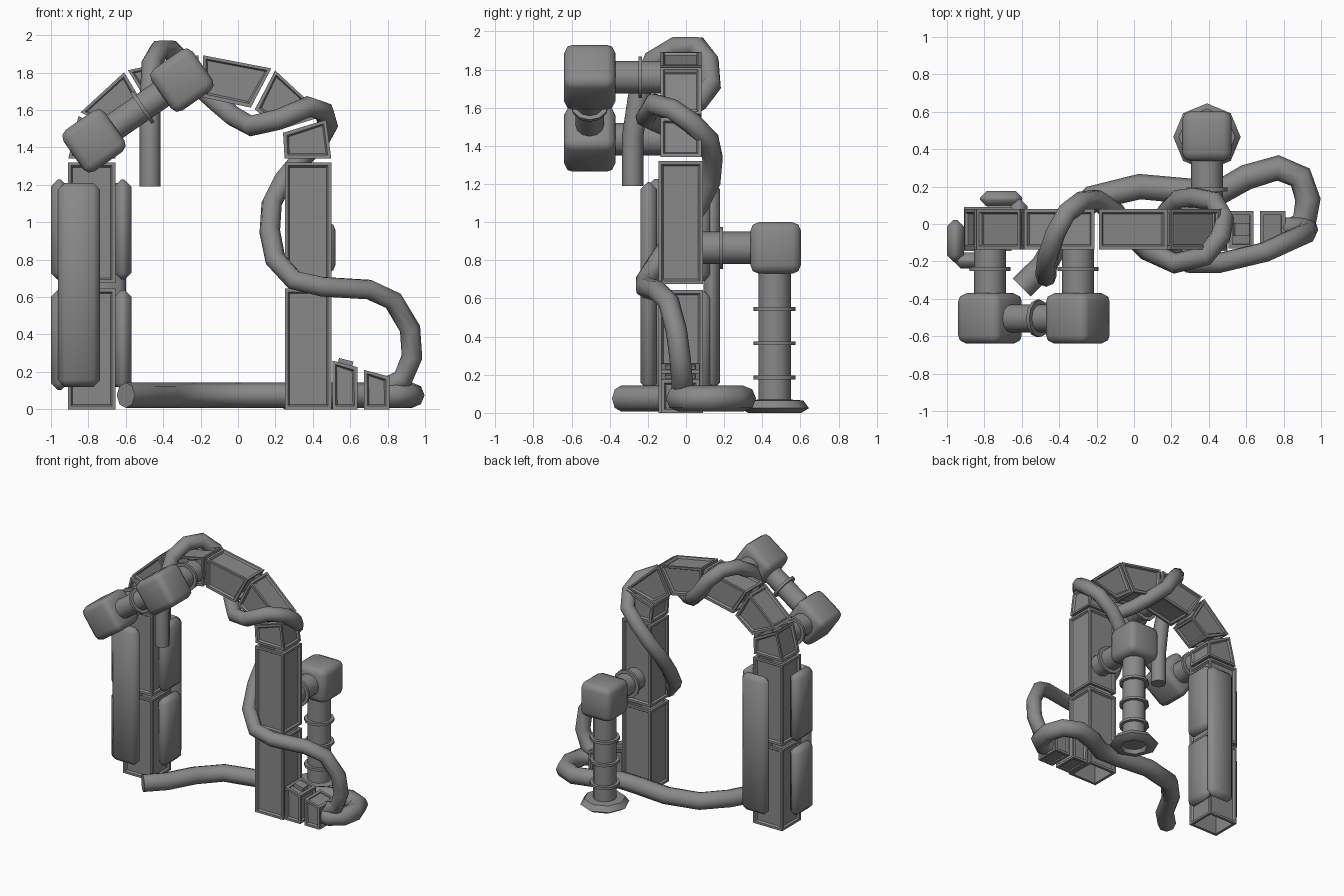
import bpy, bmesh, math
from mathutils import Vector, Matrix

cube = bpy.data.objects.get("Cube")
if cube:
    bpy.data.objects.remove(cube)

GREY = (0.25, 0.25, 0.25, 1)
mat = bpy.data.materials.new("plain_grey")
mat.use_nodes = True
mat.diffuse_color = GREY
mat.node_tree.nodes["Principled BSDF"].inputs["Base Color"].default_value = GREY


def finish(name, bm, angle=35):
    bmesh.ops.recalc_face_normals(bm, faces=bm.faces)
    me = bpy.data.meshes.new(name)
    bm.to_mesh(me)
    bm.free()
    ob = bpy.data.objects.new(name, me)
    bpy.context.collection.objects.link(ob)
    me.materials.append(mat)
    smooth(ob, angle)
    return ob


def smooth(ob, angle):
    bpy.ops.object.select_all(action='DESELECT')
    ob.select_set(True)
    bpy.context.view_layer.objects.active = ob
    bpy.ops.object.shade_smooth_by_angle(angle=math.radians(angle))


def frame_block(name, quad, y0=-0.145, y1=0.09, hollow=0.25):
    """Four (x, z) corners (bottom pair, then top pair): recessed sides, open ends."""
    bm = bmesh.new()
    front, back = ([bm.verts.new((x, y, z)) for x, z in quad] for y in (y0, y1))
    bm.faces.new(front)
    bm.faces.new(back[::-1])
    sides = [bm.faces.new((front[i], back[i], back[(i + 1) % 4], front[(i + 1) % 4]))
             for i in range(4)]
    bmesh.ops.recalc_face_normals(bm, faces=bm.faces)
    ends = [sides[0], sides[2]]
    panels = [f for f in bm.faces if f not in ends]
    bmesh.ops.inset_individual(bm, faces=panels, thickness=0.025, depth=0)
    bmesh.ops.inset_individual(bm, faces=panels, thickness=0.012, depth=-0.014)
    bmesh.ops.inset_individual(bm, faces=ends, thickness=0.03, depth=0)
    bmesh.ops.inset_individual(bm, faces=ends, thickness=0.001, depth=-hollow)
    return finish(name, bm)


def bevel_box(name, centre, size, bevel, segments=1, tilt=0):
    bm = bmesh.new()
    bmesh.ops.create_cube(bm, size=1)
    bmesh.ops.scale(bm, vec=size, verts=bm.verts)
    if bevel:
        bmesh.ops.bevel(bm, geom=bm.edges[:], offset=bevel, segments=segments,
                        profile=0.5, affect='EDGES')
    bmesh.ops.transform(bm, verts=bm.verts, matrix=Matrix.Translation(centre)
                        @ Matrix.Rotation(-tilt, 4, 'Y'))
    return finish(name, bm, 50)


def lathe(name, start, end, profile, sides=12):
    """Profile of (radius, distance along the axis), spun from start towards end."""
    bm = bmesh.new()
    start = Vector(start)
    turn = (Vector(end) - start).to_track_quat('Z', 'Y').to_matrix().to_4x4()
    rings = []
    for r, h in profile:
        rings.append([bm.verts.new((r * math.cos(math.tau * i / sides),
                                    r * math.sin(math.tau * i / sides), h))
                      for i in range(sides)])
    for a, b in zip(rings, rings[1:]):
        for i in range(sides):
            j = (i + 1) % sides
            bm.faces.new((a[i], a[j], b[j], b[i]))
    bm.faces.new(rings[0])
    bm.faces.new(rings[-1])
    bmesh.ops.transform(bm, verts=bm.verts, matrix=Matrix.Translation(start) @ turn)
    return finish(name, bm, 50)


def pipe(name, start, end, collars, r=0.085):
    """Pipe with thin collars at the given distances."""
    length = (Vector(end) - Vector(start)).length
    profile = [(r, 0)]
    for c in collars:
        profile += [(r, c - 0.01), (r + 0.025, c - 0.01), (r + 0.025, c + 0.01), (r, c + 0.01)]
    return lathe(name, start, end, profile + [(r, length)])


def cable(name, points, r):
    cu = bpy.data.curves.new(name, 'CURVE')
    cu.dimensions = '3D'
    cu.bevel_depth = r
    cu.bevel_resolution = 2
    cu.use_fill_caps = True
    sp = cu.splines.new('POLY')
    sp.points.add(len(points) - 1)
    for p, co in zip(sp.points, points):
        p.co = (*co, 1)
    ob = bpy.data.objects.new(name, cu)
    bpy.context.collection.objects.link(ob)
    bpy.ops.object.select_all(action='DESELECT')
    ob.select_set(True)
    bpy.context.view_layer.objects.active = ob
    bpy.ops.object.convert(target='MESH')
    ob = bpy.context.view_layer.objects.active
    ob.data.materials.clear()
    ob.data.materials.append(mat)
    smooth(ob, 50)


# Pillars, two blocks each
for side, x0, x1 in (("left", 0.25, 0.5), ("right", -0.91, -0.655)):
    for part, z0, z1 in (("lower", 0, 0.645), ("upper", 0.675, 1.32)):
        frame_block(f"{side}_pillar_{part}", [(x0, z0), (x1, z0), (x1, z1), (x0, z1)])

# Arch wedges between matching inner and outer points
outer = [(0.5, 1.33), (0.47, 1.56), (0.19, 1.82), (-0.2, 1.895),
         (-0.6, 1.81), (-0.85, 1.58), (-0.91, 1.33)]
inner = [(0.25, 1.33), (0.24, 1.49), (0.08, 1.61), (-0.2, 1.67),
         (-0.48, 1.61), (-0.65, 1.48), (-0.655, 1.33)]
for k in range(6):
    i0, i1, o0, o1 = (Vector(p) for p in (inner[k], inner[k + 1], outer[k], outer[k + 1]))
    gi, go = (i1 - i0).normalized() * 0.012, (o1 - o0).normalized() * 0.012
    frame_block(f"arch_segment_{k + 1}", [i0 + gi, o0 + go, o1 - go, i1 - gi],
                -0.135, 0.08, 0.03)

# Armour plates around the right pillar: long front and back, split sides
for name, dx, dy in (("front", -0.07, -0.165), ("back", 0.07, 0.165)):
    bevel_box(f"{name}_armour", (-0.78 + dx, -0.03 + dy, 0.665), (0.225, 0.085, 1.09), 0.036)
for name, dx, dy in (("outer", -0.175, -0.06), ("inner", 0.165, 0.05)):
    for part, z in (("lower", 0.37), ("upper", 0.96)):
        bevel_box(f"{name}_armour_{part}", (-0.78 + dx, -0.03 + dy, z),
                  (0.09, 0.225, 0.535), 0.036)

# Front elbow pair with linking pipe
tilt = math.atan2(0.33, 0.47)
low, high = Vector((-0.77, -0.505, 1.435)), Vector((-0.3, -0.505, 1.76))
for name, c in (("lower", low), ("upper", high)):
    bevel_box(f"{name}_elbow", c, (0.27, 0.27, 0.27), 0.045, 2, tilt)
    pipe(f"{name}_elbow_pipe", (c.x, -0.1, c.z), (c.x, -0.4, c.z), [0.14])
pipe("linking_pipe", low, high, [(high - low).length * 0.55], 0.075)

# Rear downpipe
bevel_box("rear_elbow", (0.39, 0.47, 0.865), (0.265, 0.265, 0.27), 0.045, 2)
pipe("rear_elbow_pipe", (0.39, 0.06, 0.865), (0.39, 0.36, 0.865), [0.125])
pipe("downpipe", (0.39, 0.465, 0.03), (0.39, 0.465, 0.75), [0.155, 0.335, 0.515])
lathe("downpipe_foot", (0.39, 0.465, 0), (0.39, 0.465, 1),
      [(0.08, 0.05), (0.1, 0), (0.14, 0), (0.18, 0.025), (0.15, 0.065), (0.08, 0.07)], 8)

# Cables
cable("arch_cable", [
    (-0.47, -0.28, 1.19), (-0.47, -0.28, 1.45), (-0.47, -0.25, 1.65), (-0.46, -0.17, 1.85),
    (-0.42, -0.05, 1.92), (-0.36, 0.06, 1.92), (-0.28, 0.12, 1.84), (-0.2, 0.13, 1.72),
    (-0.1, 0.06, 1.63), (-0.03, -0.04, 1.57), (0.07, -0.14, 1.515), (0.22, -0.21, 1.55),
    (0.38, -0.17, 1.62), (0.46, -0.07, 1.59), (0.48, 0.03, 1.52), (0.43, 0.12, 1.43),
    (0.33, 0.14, 1.33), (0.24, 0.13, 1.22), (0.18, 0.07, 1.1), (0.17, -0.03, 0.95),
    (0.2, -0.14, 0.8), (0.3, -0.21, 0.69), (0.45, -0.21, 0.655), (0.7, -0.15, 0.64),
    (0.83, -0.09, 0.58), (0.92, -0.05, 0.43), (0.93, -0.03, 0.28), (0.88, -0.02, 0.16),
    (0.78, -0.02, 0.11)], 0.056)
cable("ground_cable", [
    (-0.6, -0.34, 0.075), (-0.48, -0.22, 0.075), (-0.37, -0.02, 0.075), (-0.22, 0.14, 0.075),
    (0.03, 0.2, 0.075), (0.3, 0.175, 0.075), (0.46, 0.17, 0.075), (0.6, 0.25, 0.075),
    (0.77, 0.3, 0.075), (0.89, 0.25, 0.075), (0.93, 0.13, 0.075), (0.91, 0.01, 0.075),
    (0.84, -0.04, 0.075), (0.75, -0.03, 0.075)], 0.068)

# Sloped plug blocks beside the left pillar
for name, x0, x1, z0, z1, y in (("large", 0.505, 0.64, 0.26, 0.225, 0.1),
                                ("small", 0.675, 0.81, 0.21, 0.175, 0.1)):
    frame_block(f"{name}_plug", [(x0, 0), (x1, 0), (x1, z1), (x0, z0)], -0.03 - y, -0.03 + y, 0.01)
bevel_box("plug_button", (0.575, -0.03, 0.25), (0.08, 0.07, 0.03), 0, 1, -0.25)
